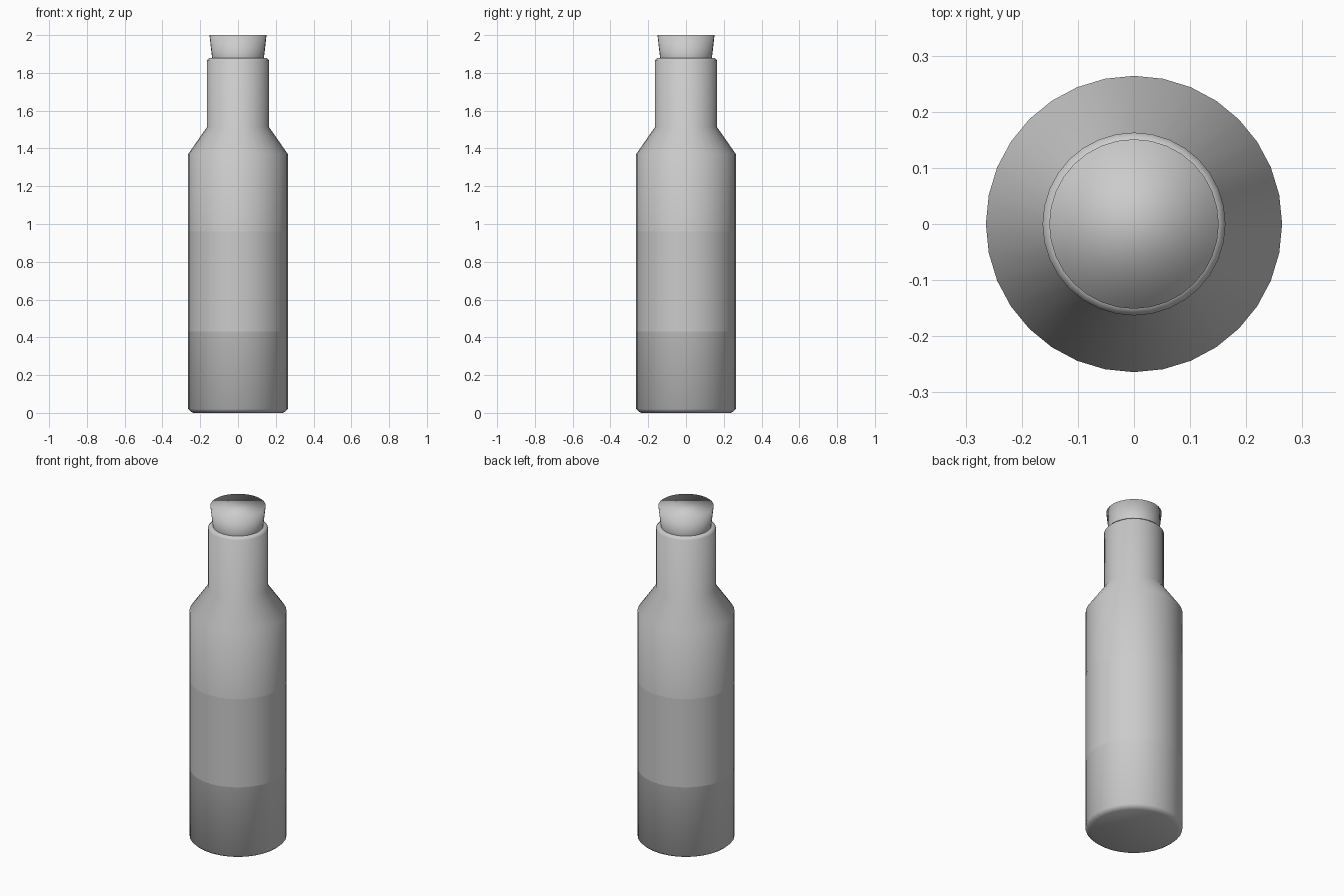
import bpy, bmesh, math

if "Cube" in bpy.data.objects:
    bpy.data.objects.remove(bpy.data.objects["Cube"])

SIDES = 32


def lathe(name, profile, capped=True):
    """Revolve (radius, z) points, listed bottom to top, around the z axis."""
    bm = bmesh.new()
    rings = []
    for r, z in profile:
        rings.append([bm.verts.new((r * math.cos(a), r * math.sin(a), z))
                      for a in (2 * math.pi * i / SIDES for i in range(SIDES))])
    for low, high in zip(rings, rings[1:]):
        for i in range(SIDES):
            j = (i + 1) % SIDES
            bm.faces.new((low[i], low[j], high[j], high[i]))
    if capped:
        bm.faces.new(rings[0][::-1])
        bm.faces.new(rings[-1])
    for f in bm.faces:
        f.smooth = True
    mesh = bpy.data.meshes.new(name)
    bm.to_mesh(mesh)
    bm.free()
    obj = bpy.data.objects.new(name, mesh)
    bpy.context.collection.objects.link(obj)
    return obj


# Glass body: chamfered base, straight wall, sloped shoulder, neck and lip
lathe("bottle", [(0.237, 0.0), (0.25, 0.007), (0.264, 0.02), (0.264, 1.37),
                 (0.163, 1.515), (0.163, 1.867), (0.15, 1.88)])

# Label wrapped closely around the body
lathe("label", [(0.2645, 0.43), (0.2645, 0.96)], capped=False)

# Tapered stopper, pushed into the neck
lathe("stopper", [(0.125, 1.77), (0.151, 2.0)])
